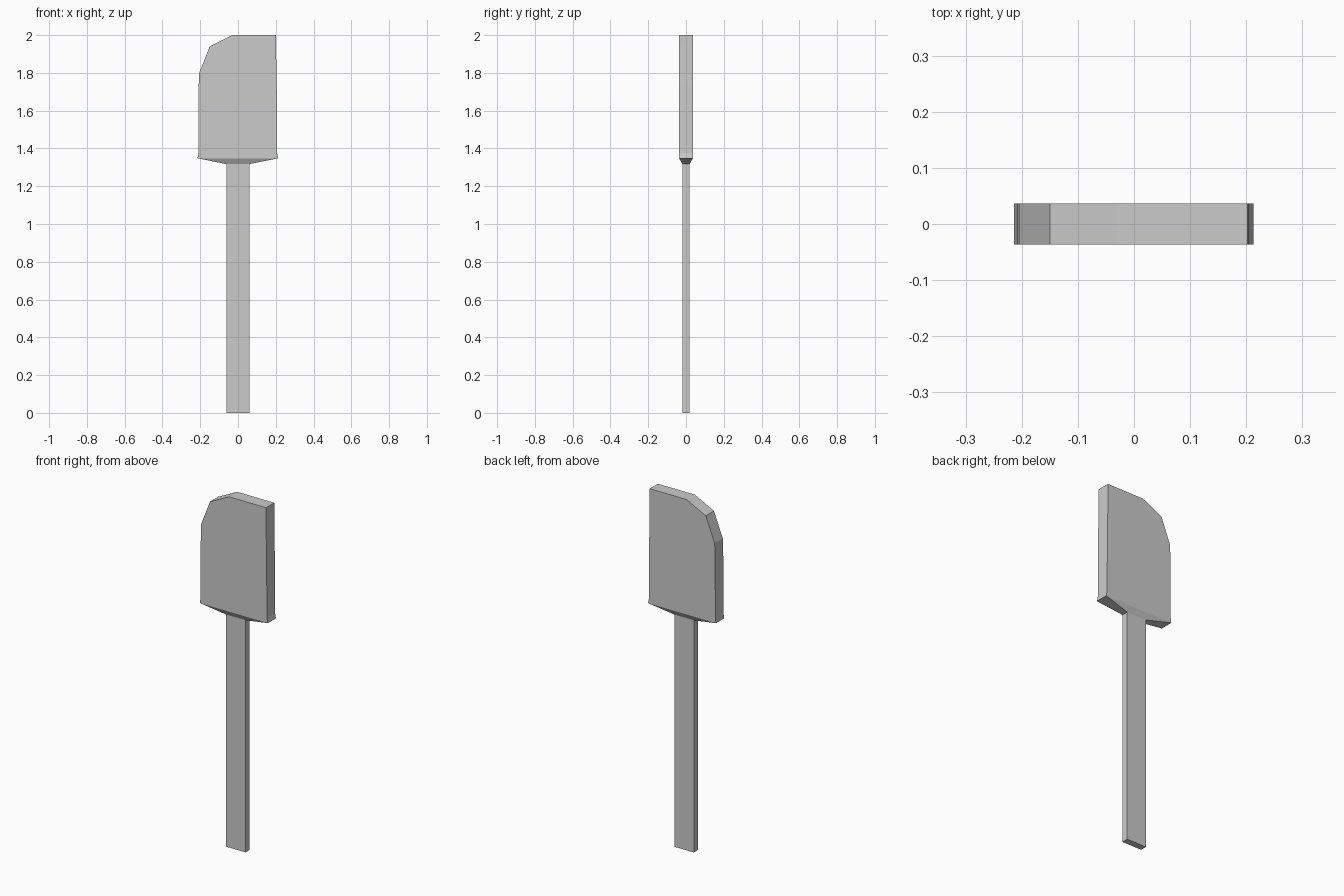
import bpy
import bmesh

if "Cube" in bpy.data.objects:
    bpy.data.objects.remove(bpy.data.objects["Cube"])

# Height sections: z, left x, right x, half thickness
SECTIONS = [
    (0.00, -0.062, 0.060, 0.0185),   # handle end
    (1.317, -0.062, 0.060, 0.0185),  # neck
    (1.348, -0.214, 0.213, 0.0365),  # blade shoulder
    (1.375, -0.210, 0.207, 0.0365),
    (1.74, -0.208, 0.205, 0.0365),
    (1.80, -0.205, 0.203, 0.0365),
    (1.94, -0.150, 0.202, 0.0365),   # clipped corner
    (2.00, -0.030, 0.202, 0.0365),   # top edge
]


def loft(name, sections):
    """Skin stacked rectangular sections into one closed solid."""
    bm = bmesh.new()
    rings = [[bm.verts.new(p) for p in
              ((l, -t, z), (r, -t, z), (r, t, z), (l, t, z))]
             for z, l, r, t in sections]
    for low, high in zip(rings, rings[1:]):
        for i in range(4):
            j = (i + 1) % 4
            bm.faces.new((low[i], low[j], high[j], high[i]))
    bm.faces.new(rings[0][::-1])
    bm.faces.new(rings[-1])
    bmesh.ops.recalc_face_normals(bm, faces=bm.faces)
    mesh = bpy.data.meshes.new(name)
    bm.to_mesh(mesh)
    bm.free()
    obj = bpy.data.objects.new(name, mesh)
    bpy.context.collection.objects.link(obj)
    return obj


# Spatula: handle and blade as one continuous piece
loft("spatula", SECTIONS)
